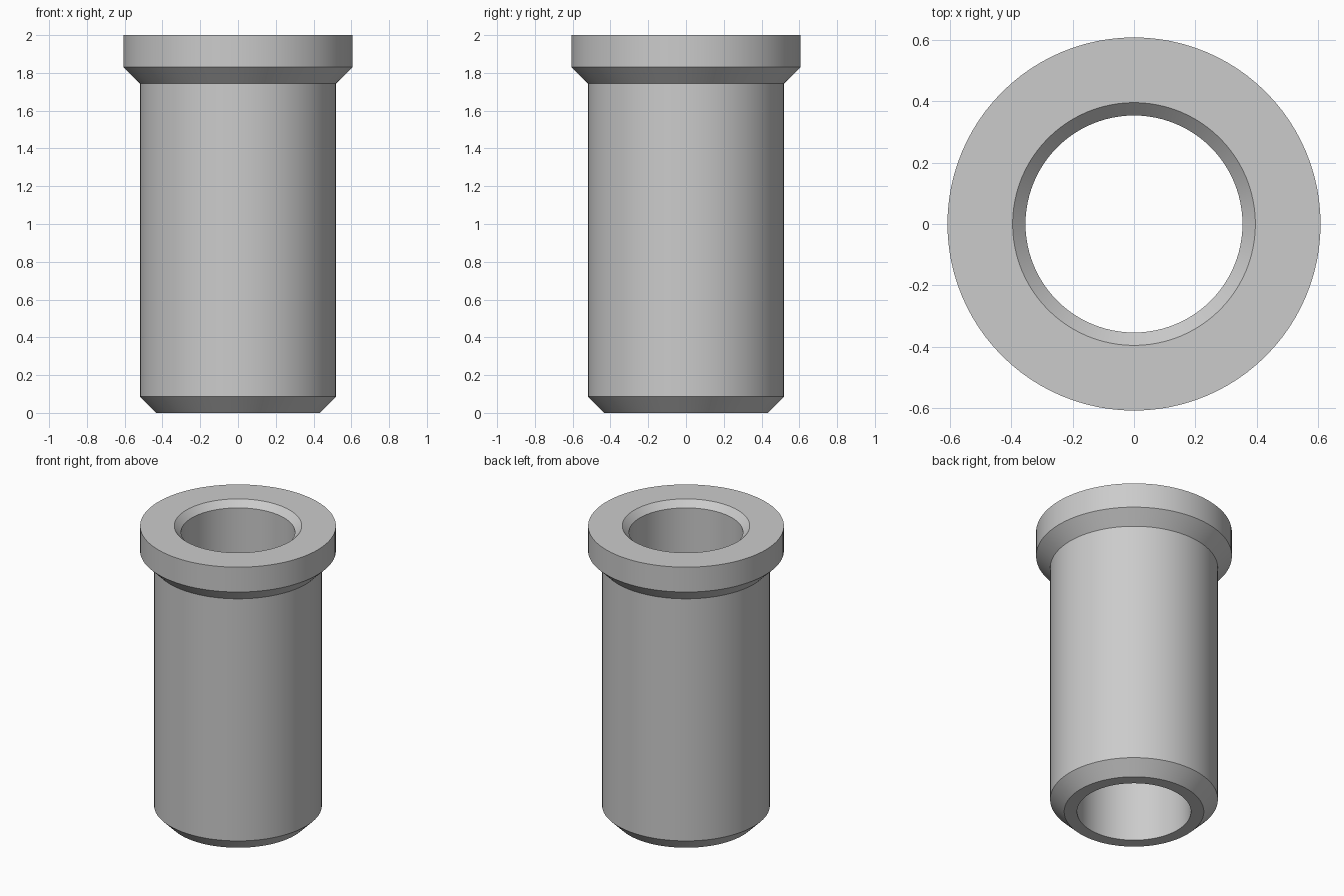
import bpy
import bmesh
from math import tau, radians
from mathutils import Matrix, Vector

cube = bpy.data.objects.get("Cube")
if cube:
    bpy.data.objects.remove(cube, do_unlink=True)

SEGMENTS = 96
HEIGHT = 2.0
BORE, BODY, FLANGE = 0.353, 0.52, 0.607
CHAMFER = 0.087      # outer bevels at the foot and under the flange
LEAD_IN = 0.042      # bevel at the mouth of the bore
FLANGE_BASE = 1.83

# Plain grey metal
metal = bpy.data.materials.new("grey metal")
metal.use_nodes = True
colour = (0.6, 0.6, 0.6, 1)
metal.diffuse_color = colour
metal.node_tree.nodes["Principled BSDF"].inputs["Base Color"].default_value = colour

# Closed half section (radius, height), from the foot up the outside and down the bore
profile = [
    (BORE, 0), (BODY - CHAMFER, 0), (BODY, CHAMFER),
    (BODY, FLANGE_BASE - CHAMFER), (FLANGE, FLANGE_BASE), (FLANGE, HEIGHT),
    (BORE + LEAD_IN, HEIGHT), (BORE, HEIGHT - LEAD_IN),
]

# Revolve the section into a flanged sleeve
bm = bmesh.new()
rings = []
for i in range(SEGMENTS):
    turn = Matrix.Rotation(tau * i / SEGMENTS, 3, 'Z')
    rings.append([bm.verts.new(turn @ Vector((r, 0, z))) for r, z in profile])
for i, ring in enumerate(rings):
    after = rings[(i + 1) % SEGMENTS]
    for j in range(len(profile)):
        k = (j + 1) % len(profile)
        bm.faces.new((ring[j], after[j], after[k], ring[k]))
bmesh.ops.recalc_face_normals(bm, faces=bm.faces)
mesh = bpy.data.meshes.new("flanged_sleeve")
bm.to_mesh(mesh)
bm.free()
mesh.materials.append(metal)

sleeve = bpy.data.objects.new("flanged_sleeve", mesh)
bpy.context.collection.objects.link(sleeve)

# Smooth round walls with crisp bevel edges
bpy.ops.object.select_all(action='DESELECT')
sleeve.select_set(True)
bpy.context.view_layer.objects.active = sleeve
bpy.ops.object.shade_smooth_by_angle(angle=radians(30))
